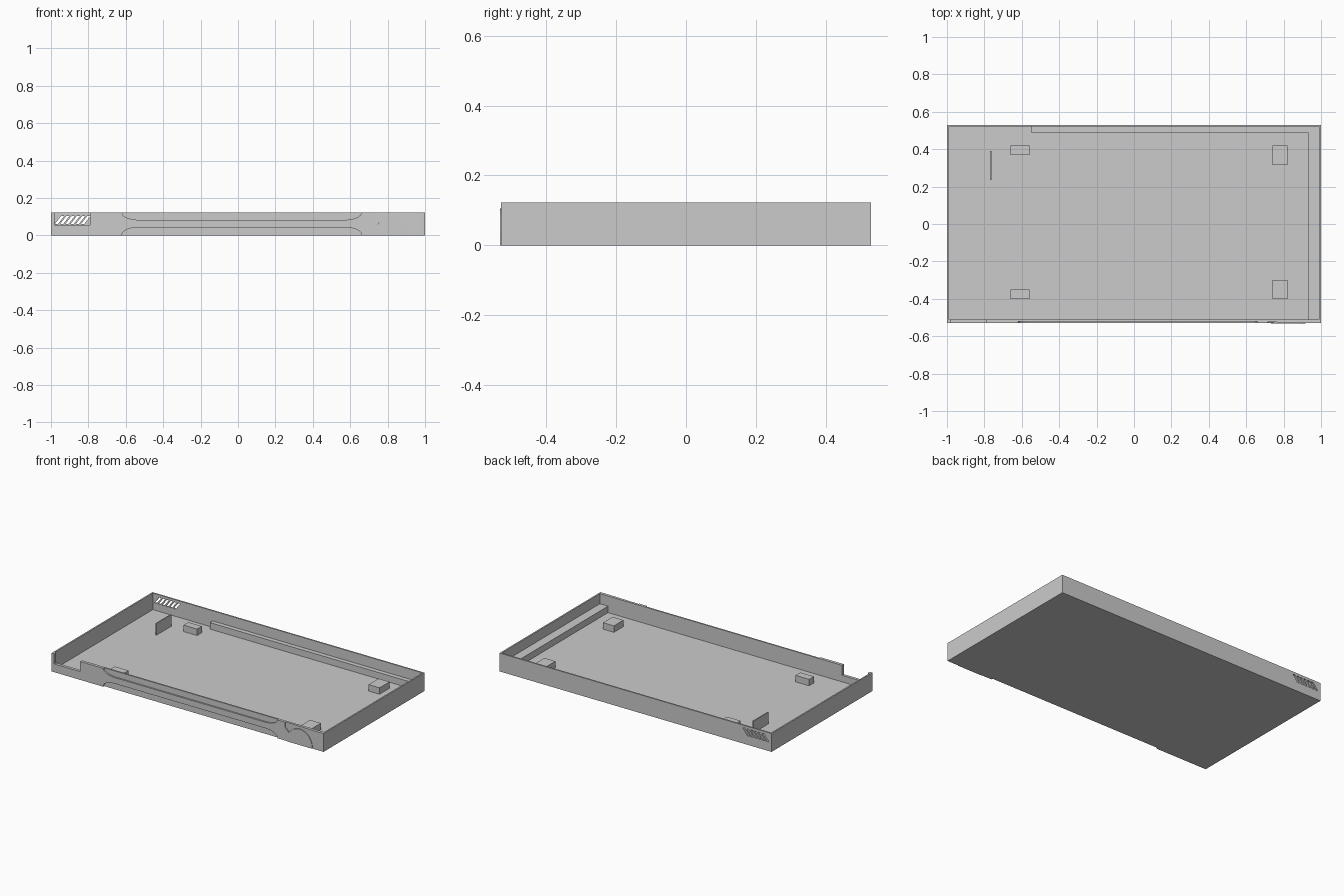
import bpy, bmesh, math
from mathutils import Vector

cube = bpy.data.objects.get("Cube")
if cube:
    bpy.data.objects.remove(cube, do_unlink=True)

W, D, H = 1.0, 0.53, 0.122      # half width, half depth, height
FLOOR, LEDGE = 0.012, 0.055

grey = bpy.data.materials.new("plain grey")
grey.use_nodes = True
colour = (0.6, 0.6, 0.6, 1)
grey.diffuse_color = colour
grey.node_tree.nodes["Principled BSDF"].inputs["Base Color"].default_value = colour


def prism(name, points, lo, hi, axis="Y"):
    """Extrude a flat outline along Y (outline in x, z) or Z (outline in x, y)."""
    bm = bmesh.new()

    def place(p, t):
        return (p[0], t, p[1]) if axis == "Y" else (p[0], p[1], t)
    face = bm.faces.new([bm.verts.new(place(p, lo)) for p in points])
    new = bmesh.ops.extrude_face_region(bm, geom=[face])["geom"]
    shift = Vector(place((0, 0), hi - lo))
    bmesh.ops.translate(bm, vec=shift, verts=[v for v in new if isinstance(v, bmesh.types.BMVert)])
    bmesh.ops.recalc_face_normals(bm, faces=bm.faces)
    mesh = bpy.data.meshes.new(name)
    bm.to_mesh(mesh)
    bm.free()
    mesh.materials.append(grey)
    obj = bpy.data.objects.new(name, mesh)
    bpy.context.collection.objects.link(obj)
    return obj


def box(name, x0, x1, y0, y1, z0, z1):
    return prism(name, [(x0, y0), (x1, y0), (x1, y1), (x0, y1)], z0, z1, "Z")


def arc(cx, cz, rx, rz, start, end, steps=12):
    angles = [math.radians(start + (end - start) * i / steps) for i in range(steps + 1)]
    return [(cx + rx * math.cos(a), cz + rz * math.sin(a)) for a in angles]


def cut(target, cutter):
    mod = target.modifiers.new("cut", "BOOLEAN")
    mod.operation, mod.solver, mod.object = "DIFFERENCE", "EXACT", cutter
    bpy.context.view_layer.objects.active = target
    bpy.ops.object.modifier_apply(modifier=mod.name)
    bpy.data.objects.remove(cutter, do_unlink=True)


# Open tray with a thicker front wall
tray = box("tray", -W, W, -D, D, 0, H)
cut(tray, box("cavity", -W + 0.01, W - 0.01, -D + 0.02, D - 0.01, FLOOR, 0.3))

# Notch at the right end of the front wall
cut(tray, box("notch", -0.98, -0.79, -0.6, -0.5, LEDGE, 0.3))

# Long rounded recesses along the top and bottom of the front
recess = [(-0.62, 0.2)] + arc(-0.53, H, 0.09, 0.039, 180, 270) \
    + arc(0.57, H, 0.09, 0.039, 270, 360) + [(0.66, 0.2)]
cut(tray, prism("upper_recess", recess, -0.6, -D + 0.01))
cut(tray, prism("lower_recess", [(x, 0.126 - z) for x, z in recess], -0.6, -D + 0.01))

# Shallow recess around the dial, fading out to one side
fade = prism("dial_recess", [(0.715, 0.2), (0.715, 0.09), (0.745, 0.06),
                             (0.74, -0.05), (0.92, -0.05), (0.92, 0.2)], -0.6, -0.524)
for v in fade.data.vertices:
    if v.co.y > -0.55:
        v.co.y = -0.524 - 0.006 * (v.co.x - 0.72) / 0.2
cut(tray, fade)

# Slanted vent slots in the back wall
for i in range(6):
    x = -0.98 + 0.028 * i
    slot = [(x, 0.06), (x + 0.017, 0.06), (x + 0.052, 0.105), (x + 0.035, 0.105)]
    cut(tray, prism("vent_slot", slot, 0.515, 0.6))

# Half-round dial face on the front
dial = prism("dial", arc(0.825, 0.01, 0.093, 0.095, 0, 180, 24) + [(0.732, 0), (0.918, 0)],
             -D - 0.003, -0.515)

# Ledge along the back and left walls
prism("inner_ledge", [(-0.55, 0.49), (0.93, 0.49), (0.93, -0.515), (0.995, -0.515),
                      (0.995, 0.525), (-0.55, 0.525)], FLOOR / 2, LEDGE, "Z")

# Support blocks and upright fin on the floor
for name, x0, x1, y0, y1 in (("back_right_block", -0.66, -0.56, 0.37, 0.42),
                             ("front_right_block", -0.66, -0.56, -0.40, -0.35),
                             ("back_left_block", 0.74, 0.82, 0.315, 0.42),
                             ("front_left_block", 0.74, 0.82, -0.40, -0.30)):
    box(name, x0, x1, y0, y1, FLOOR / 2, LEDGE)
box("upright_fin", -0.77, -0.763, 0.235, 0.39, FLOOR / 2, 0.09)

# Smooth the curved walls, keep the corners sharp
for obj in (tray, dial):
    bpy.ops.object.select_all(action="DESELECT")
    obj.select_set(True)
    bpy.context.view_layer.objects.active = obj
    bpy.ops.object.shade_smooth_by_angle(angle=math.radians(30))
